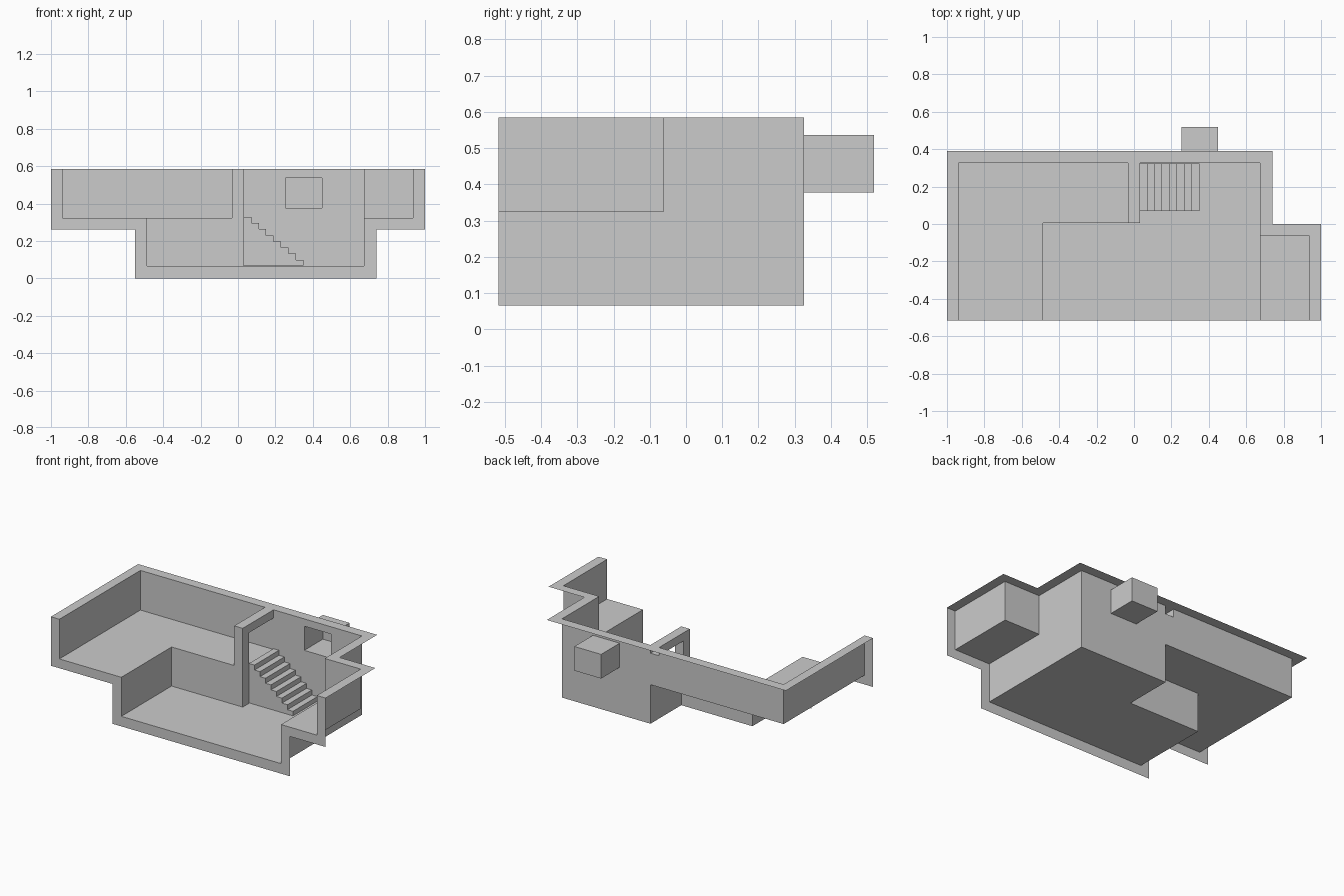
import bpy, bmesh
from mathutils import Vector

if "Cube" in bpy.data.objects:
    bpy.data.objects.remove(bpy.data.objects["Cube"])

# Key levels
F, B = -0.517, 0.325            # open front, inner back wall
Z0, Z1, ZT = 0.066, 0.323, 0.584  # lower floor, upper floor, wall top
XL, XS, XR, XA = -0.938, -0.487, 0.675, 0.936  # left wall, ledge, right wall, alcove wall
P, YP, YD, ZD = 0.031, 0.005, 0.07, 0.53       # partition half width, front, door jamb, door head
YA = -0.062                     # alcove back
NX0, NX1, NZ0, NZ1 = 0.255, 0.45, 0.377, 0.536  # niche opening


def sheet(name, faces):
    """faces: list of (axis, level, outline in the other two axes, normal sign)."""
    bm = bmesh.new()
    for axis, level, pts, sign in faces:
        verts = []
        for p in pts:
            co = list(p)
            co.insert(axis, level)
            verts.append(bm.verts.new(co))
        f = bm.faces.new(verts)
        f.normal_update()
        if f.normal[axis] * sign < 0:
            f.normal_flip()
    bmesh.ops.remove_doubles(bm, verts=bm.verts, dist=1e-5)
    me = bpy.data.meshes.new(name)
    bm.to_mesh(me)
    bm.free()
    ob = bpy.data.objects.new(name, me)
    bpy.context.collection.objects.link(ob)
    return ob


def rect(a0, a1, b0, b1):
    return [(a0, b0), (a1, b0), (a1, b1), (a0, b1)]


X, Y, Z = 0, 1, 2

# Flat rim around the wall tops, with the partition top
sheet("top_rim", [(Z, ZT, [
    (-1, F), (-1, 0.39), (0.74, 0.39), (0.74, 0), (1, 0), (1, F), (XA, F), (XA, YA),
    (XR, YA), (XR, B), (P, B), (P, YP), (-P, YP), (-P, B), (XL, B), (XL, F)], 1)])

# Flat cut face at the front
sheet("front_rim", [(Y, F, [
    (-1, ZT), (-1, 0.262), (-0.55, 0.262), (-0.55, 0), (0.74, 0), (0.74, 0.262),
    (1, 0.262), (1, ZT), (XA, ZT), (XA, Z1), (XR, Z1), (XR, Z0), (XS, Z0), (XS, Z1),
    (XL, Z1), (XL, ZT)], -1)])

# Floors
sheet("lower_floor", [(Z, Z0, [(XS, F), (XR, F), (XR, B), (P, B), (P, YP), (XS, YP)], 1)])
sheet("upper_floor", [(Z, Z1, [(XL, F), (XS, F), (XS, YP), (-P, YP), (-P, B), (XL, B)], 1)])
sheet("alcove_floor", [(Z, Z1, rect(XR, XA, F, YA), 1)])

# Outer walls
sheet("left_wall", [(X, XL, rect(F, B, Z1, ZT), 1)])
sheet("ledge_side", [(X, XS, rect(F, YP, Z0, Z1), 1)])
sheet("right_wall", [(X, XR, [(F, Z0), (B, Z0), (B, ZT), (YA, ZT), (YA, Z1), (F, Z1)], -1)])
sheet("alcove_walls", [(X, XA, rect(F, YA, Z1, ZT), -1),
                       (Y, YA, rect(XR, XA, Z1, ZT), -1)])
sheet("back_wall", [
    (Y, B, rect(XL, -P, Z1, ZT), -1),
    (Y, B, rect(-P, P, Z1, ZD), -1),
    (Y, B, rect(P, NX0, Z0, ZT), -1),
    (Y, B, rect(NX1, XR, Z0, ZT), -1),
    (Y, B, rect(NX0, NX1, Z0, NZ0), -1),
    (Y, B, rect(NX0, NX1, NZ1, ZT), -1)])

# Partition with doorway
sheet("partition", [
    (Y, YP, [(XS, Z0), (P, Z0), (P, ZT), (-P, ZT), (-P, Z1), (XS, Z1)], -1),
    (X, P, [(YP, Z0), (B, Z0), (B, Z1), (YD, Z1), (YD, ZD), (B, ZD), (B, ZT), (YP, ZT)], 1),
    (X, -P, [(YP, Z1), (YD, Z1), (YD, ZD), (B, ZD), (B, ZT), (YP, ZT)], -1),
    (Z, Z1, rect(-P, P, YD, B), 1),
    (Z, ZD, rect(-P, P, YD, B), -1),
    (Y, YD, rect(-P, P, Z1, ZD), 1)])

# Niche pushed out through the back wall
NB = 0.518
sheet("wall_niche", [
    (X, NX0, rect(B, NB, NZ0, NZ1), 1), (X, NX1, rect(B, NB, NZ0, NZ1), -1),
    (Z, NZ0, rect(NX0, NX1, B, NB), 1), (Z, NZ1, rect(NX0, NX1, B, NB), -1),
    (Y, NB, rect(NX0, NX1, NZ0, NZ1), -1)])

# Stairs: stepped profile extruded along y
N, RUN, RISE = 8, 0.04, 0.0328
profile = [(P, Z0 + 0.003)]
for i in range(N):
    z = Z0 + RISE * (N - i)
    profile += [(P + RUN * i, z), (P + RUN * (i + 1), z)]
profile.append((P + RUN * N, Z0 + 0.003))
stairs = sheet("stairs", [(Y, YD, profile, -1)])
bm = bmesh.new()
bm.from_mesh(stairs.data)
res = bmesh.ops.extrude_face_region(bm, geom=bm.faces[:], use_keep_orig=True)
moved = [v for v in res["geom"] if isinstance(v, bmesh.types.BMVert)]
bmesh.ops.translate(bm, verts=moved, vec=Vector((0, B - 0.0005 - YD, 0)))
bmesh.ops.recalc_face_normals(bm, faces=bm.faces)
bm.to_mesh(stairs.data)
bm.free()
